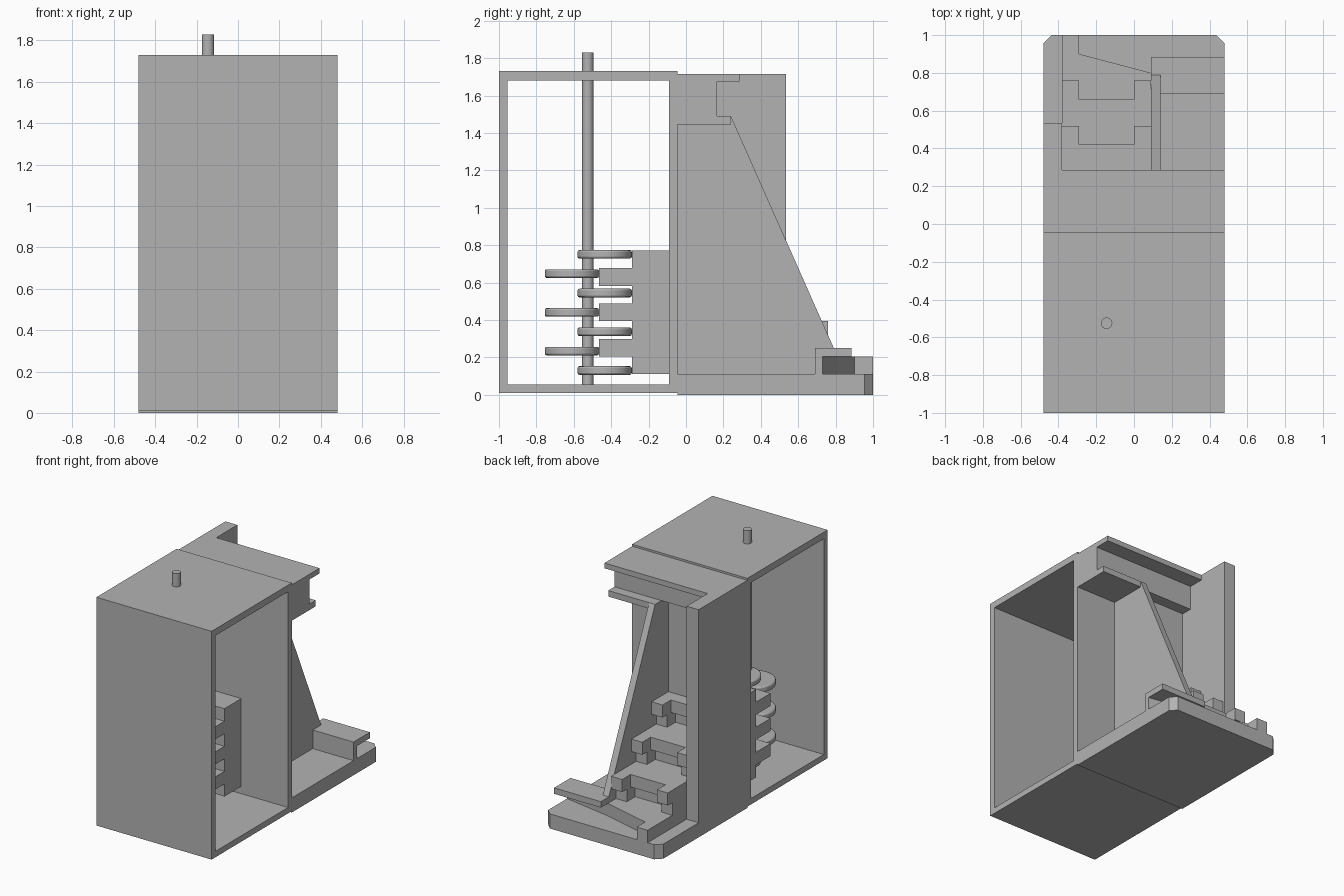
import bpy
import bmesh

cube = bpy.data.objects.get("Cube")
if cube:
    bpy.data.objects.remove(cube, do_unlink=True)

grey = bpy.data.materials.new("plain_grey")
grey.use_nodes = True
colour = (0.45, 0.45, 0.45, 1)
grey.diffuse_color = colour
grey.node_tree.nodes["Principled BSDF"].inputs["Base Color"].default_value = colour


def prism(name, outline, low, high, axis="z"):
    """Extrude an outline: (x, y) along z, or (y, z) along x."""
    bm = bmesh.new()
    if axis == "z":
        verts = [bm.verts.new((a, b, low)) for a, b in outline]
        step = (0, 0, high - low)
    else:
        verts = [bm.verts.new((low, a, b)) for a, b in outline]
        step = (high - low, 0, 0)
    face = bm.faces.new(verts)
    new = bmesh.ops.extrude_face_region(bm, geom=[face])["geom"]
    bmesh.ops.translate(bm, vec=step, verts=[v for v in new if isinstance(v, bmesh.types.BMVert)])
    bmesh.ops.recalc_face_normals(bm, faces=bm.faces)
    mesh = bpy.data.meshes.new(name)
    bm.to_mesh(mesh)
    bm.free()
    obj = bpy.data.objects.new(name, mesh)
    bpy.context.collection.objects.link(obj)
    mesh.materials.append(grey)
    return obj


def box(name, x0, x1, y0, y1, z0, z1):
    return prism(name, [(x0, y0), (x1, y0), (x1, y1), (x0, y1)], z0, z1)


def cylinder(name, x, y, z0, z1, radius, bevel=0):
    bpy.ops.mesh.primitive_cylinder_add(vertices=48, radius=radius, depth=z1 - z0,
                                        location=(x, y, (z0 + z1) / 2))
    obj = bpy.context.object
    obj.name = name
    obj.data.materials.append(grey)
    if bevel:
        mod = obj.modifiers.new("rounded_rim", "BEVEL")
        mod.width, mod.segments = bevel, 2
    bpy.ops.object.shade_smooth_by_angle()
    return obj


W = 0.48          # half width
BACK = -0.045     # rear face of the housing
LEFT, RIGHT = -0.38, 0.09   # sides of the slider stack
RIB = 0.14        # outer face of the rib

# Open-sided housing
box("housing_front", -W, W, -1, -0.955, 0.01, 1.73)
box("housing_back", -W, W, -0.09, BACK, 0.01, 1.73)
box("housing_top", -W, W, -0.955, -0.09, 1.68, 1.73)
box("housing_floor", -W, W, -0.955, -0.09, 0.01, 0.055)

# Base with clipped rear corners
prism("base", [(-W, BACK), (W, BACK), (W, 0.955), (W - 0.045, 1),
               (0.045 - W, 1), (-W, 0.955)], 0, 0.11)

# Tall side wall and slanted rib
box("side_wall", -W, LEFT, BACK, 0.535, 0.11, 1.715)
prism("rib", [(BACK, 0.11), (0.78, 0.11), (0.79, 0.25), (0.24, 1.49), (BACK, 1.49)],
      RIGHT, RIB, "x")

# Upper rail: shelf, web and lip
box("shelf", LEFT, W, BACK, 0.285, 1.675, 1.715)
box("shelf_web", LEFT, W, BACK, 0.165, 1.49, 1.675)
box("shelf_lip", RIGHT, W, BACK, 0.24, 1.445, 1.49)
box("inner_panel", LEFT, RIGHT, BACK, 0.08, 0.77, 1.49)

# Lower rail
box("lower_rail_plate", RIGHT, W, 0.69, 0.885, 0.205, 0.25)
prism("lower_rail_web", [(RIGHT, 0.69), (W, 0.69), (W, 0.73), (RIGHT, 0.8)], 0.11, 0.205)

# Drive rod
AXIS = -0.145
cylinder("drive_rod", AXIS, -0.525, 0.05, 1.83, 0.03)

# Stack of forked sliders, each pushed by an offset cam
STEP = 0.0945
for i in range(7):
    z = 0.11 + i * STEP
    pushed = i % 2 == 0
    shift = 0 if pushed else -0.175
    front = -0.29 + shift
    end = 1 - 0.12 * i + shift
    notch = end - 0.1
    outline = [(LEFT, front), (RIGHT, front)]
    if i == 0:
        outline += [(RIGHT, 0.8)]
    else:
        outline += [(RIGHT, end), (0, end), (0, notch)]
    outline += [(LEFT + 0.09, notch), (LEFT + 0.09, end), (LEFT, end)]
    prism(f"slider_{i + 1}", outline, z, z + STEP)
    zc = 0.13 + i * 0.1035
    cylinder(f"cam_{i + 1}", AXIS, front - 0.145, zc - 0.023, zc + 0.023, 0.145, 0.01)
